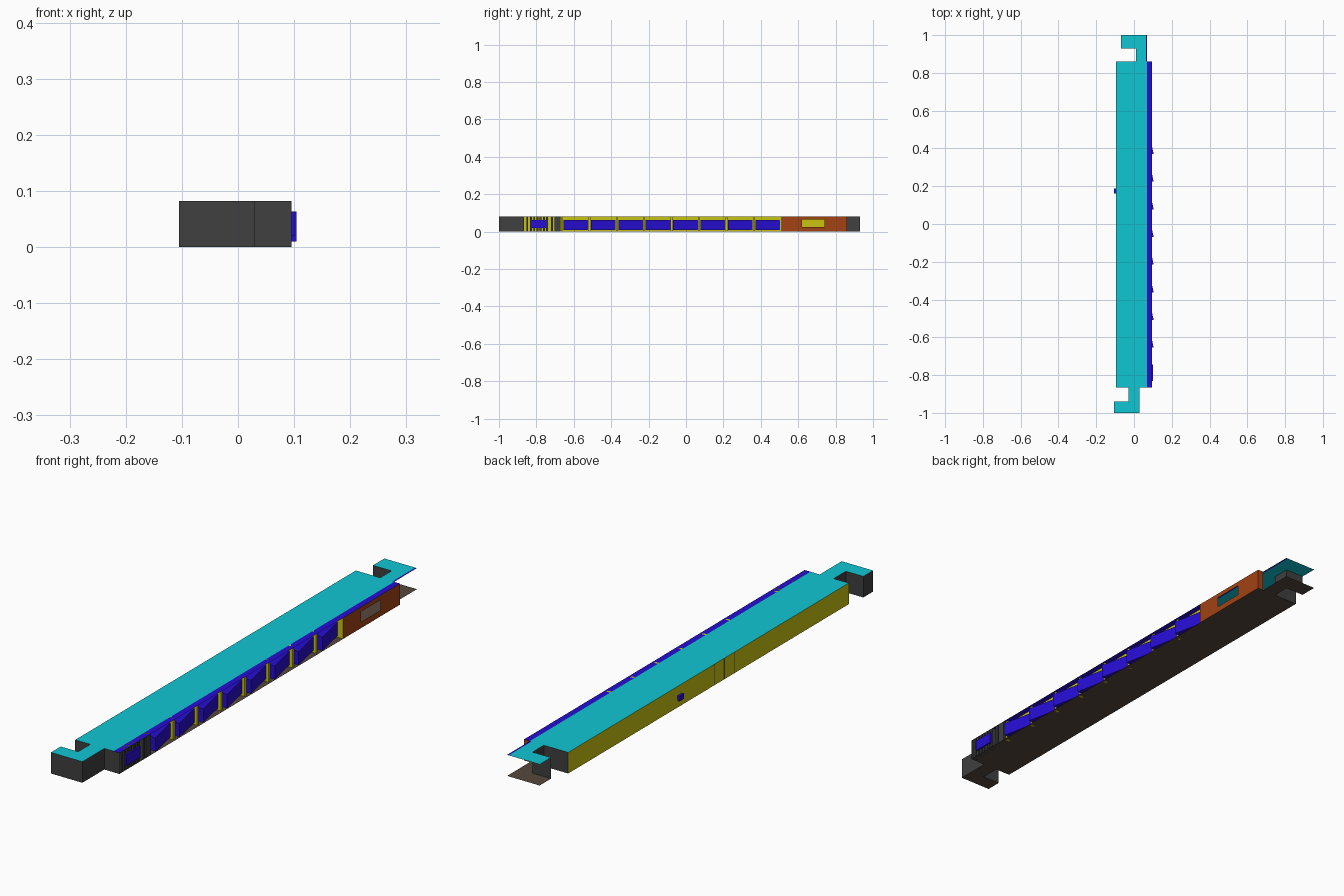
import bpy, bmesh

if "Cube" in bpy.data.objects:
    bpy.data.objects.remove(bpy.data.objects["Cube"])

H = 0.082          # overall height
XW, XO = 0.07, 0.095   # recessed wall and outer edge on the right side


def material(name, rgb):
    m = bpy.data.materials.new(name)
    m.diffuse_color = (*rgb, 1)
    m.use_nodes = True
    m.node_tree.nodes["Principled BSDF"].inputs["Base Color"].default_value = m.diffuse_color
    return m


CYAN = material("cyan", (0.005, 0.57, 0.65))
BLUE = material("blue", (0.02, 0.004, 0.65))
YELLOW = material("yellow", (0.58, 0.55, 0.006))
ORANGE = material("orange", (0.36, 0.055, 0.007))
GREY = material("dark grey", (0.05, 0.05, 0.05))
BROWN = material("brown", (0.09, 0.065, 0.045))


def sheet(name, faces, mat):
    """Flat panels: each face is a list of 3D points."""
    bm = bmesh.new()
    for pts in faces:
        bm.faces.new([bm.verts.new(p) for p in pts])
    bmesh.ops.remove_doubles(bm, verts=bm.verts, dist=1e-5)
    me = bpy.data.meshes.new(name)
    bm.to_mesh(me)
    bm.free()
    me.materials.append(mat)
    ob = bpy.data.objects.new(name, me)
    bpy.context.collection.objects.link(ob)
    return ob


def prism(name, outline, z0, z1, mat):
    """Counter-clockwise plan outline raised from z0 to z1."""
    n = len(outline)
    faces = [[(x, y, z1) for x, y in outline], [(x, y, z0) for x, y in outline[::-1]]]
    for i in range(n):
        faces.append(wall(outline[i], outline[(i + 1) % n], z0, z1))
    return sheet(name, faces, mat)


def wall(a, b, z0=0, z1=H):
    return [(*a, z0), (*b, z0), (*b, z1), (*a, z1)]


def box(name, x0, x1, y0, y1, z0, z1, mat):
    return prism(name, [(x0, y0), (x1, y0), (x1, y1), (x0, y1)], z0, z1, mat)


# plan outline with a hooked tongue at each end, counter-clockwise
plan = [(-.095, -.865), (-.03, -.865), (-.03, -.94), (-.105, -.94), (-.105, -1),
        (.03, -1), (.03, -.865), (XO, -.865), (XO, .86), (XW, .86), (XW, 1),
        (-.07, 1), (-.07, .93), (.01, .93), (.01, .86), (-.095, .86)]


def edges(*ids):
    return [wall(plan[i], plan[(i + 1) % len(plan)]) for i in ids]


# floor and roof sheets; the roof's right margin is a blue strip
sheet("floor", [[(x, y, 0) for x, y in plan[::-1]]], BROWN)
roof = plan[:7] + [(XW, -.865), (XW, .86), (.063, .86), (.063, 1)] + plan[11:]
sheet("roof", [[(x, y, H) for x, y in roof]], CYAN)
sheet("roof_edge_strip", [
    [(XW, -.865, H), (XO, -.865, H), (XO, .86, H), (XW, .86, H)],
    [(.063, .86, H), (XW, .86, H), (XW, 1, H), (.063, 1, H)]], BLUE)

# end walls; the rear hook is open on its outer sides
sheet("front_hook_and_end_wall", edges(0, 1, 2, 3, 4, 5, 6), GREY)
sheet("rear_hook_and_end_wall", edges(12, 13, 14), GREY)
sheet("left_wall", edges(15), YELLOW)
for y in (-.16, -.10, -.04):
    box("left_wall_seam", -.0955, -.095, y - .001, y + .001, 0, H, GREY)
box("left_button", -.105, -.095, .162, .188, .027, .046, BLUE)

# recessed right wall, dividers and slanted panels
sheet("right_wall", [wall((XW, -.67), (XW, .51)), wall((XW, .51), (XO, .51))], YELLOW)
pitch, first = .1465, -.655
for i in range(8):
    y = first + i * pitch
    box("panel_divider", XW, .086, y - .013, y - .003, 0, H, YELLOW)
    prism("slanted_panel", [(XW, y), (.104, y), (XW + .006, y + .132), (XW, y + .132)],
          .010, .063, BLUE)

# orange rear section with a window opening
y0, y1, a, b, za, zb = .51, .86, .62, .74, .024, .064
sheet("rear_side_wall", [
    wall((XO, y0), (XO, a)), wall((XO, b), (XO, y1)),
    wall((XO, a), (XO, b), 0, za), wall((XO, a), (XO, b), zb, H)] + edges(8), ORANGE)

# front grille of fins with a small blue box
for y in (-.849, -.828, -.811, -.794, -.777, -.760, -.743, -.716):
    box("grille_fin", XW, XO, y - .005, y + .005, 0, H, GREY)
box("grille_post", XW, XO, -.702, -.672, 0, H, GREY)
box("grille_box", XW, .101, -.83, -.745, .02, .063, BLUE)
